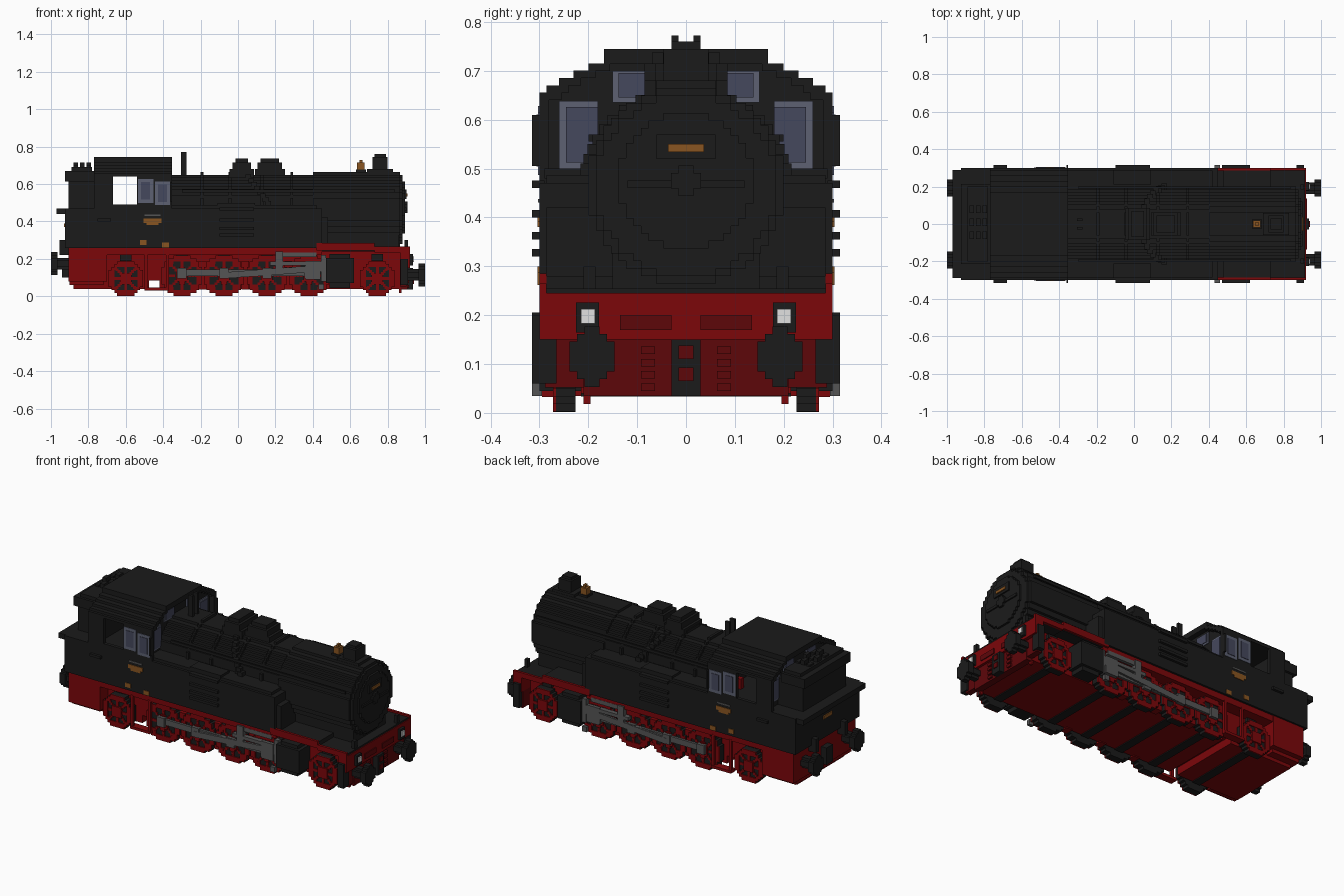
import bpy, bmesh, math

default_cube = bpy.data.objects.get("Cube")
if default_cube:
    bpy.data.objects.remove(default_cube, do_unlink=True)

STEP = 1 / 65  # edge of one building block

def material(name, red, green, blue):
    mat = bpy.data.materials.new(name)
    mat.use_nodes = True
    colour = (red, green, blue, 1)
    mat.diffuse_color = colour
    shader = mat.node_tree.nodes["Principled BSDF"]
    shader.inputs["Base Color"].default_value = colour
    return mat

black = material("soot black", .011, .011, .011)
red = material("frame red", .2, .002, .003)
dark_red = material("dark red", .11, .002, .003)
steel = material("rod steel", .09, .09, .09)
gold = material("brass", .25, .09, .015)
glass = material("window glass", .06, .065, .11)
window_frame = material("window frame", .11, .12, .17)
white = material("lamp white", .75, .75, .75)

def build(name, mat, blocks, mirror=False):
    """One object from axis-aligned blocks, optionally mirrored across y."""
    bm = bmesh.new()
    for side in ((1, -1) if mirror else (1,)):
        for x, y, z in blocks:
            ys = sorted((y[0] * side, y[1] * side))
            corners = bmesh.ops.create_cube(bm, size=1)["verts"]
            for v in corners:
                v.co = (x[v.co.x > 0], ys[v.co.y > 0], z[v.co.z > 0])
    mesh = bpy.data.meshes.new(name)
    bm.to_mesh(mesh)
    bm.free()
    mesh.materials.append(mat)
    obj = bpy.data.objects.new(name, mesh)
    bpy.context.collection.objects.link(obj)

def box(name, mat, x, y, z, mirror=False):
    """Single block; a plain number for y means a centred half width."""
    y = y if isinstance(y, tuple) else (-y, y)
    build(name, mat, [(x, y, z)], mirror)

def disc(axis, centre, height, radius, depth, inner=0):
    """Stepped disc or ring, as rows of blocks across the given axis."""
    blocks = []
    count = round(radius / STEP)
    for row in range(-count, count):
        mid = (row + .5) * STEP
        z = (height + row * STEP, height + (row + 1) * STEP)
        half = round(math.sqrt(max(radius ** 2 - mid ** 2, 0)) / STEP) * STEP
        half = max(half, STEP)
        hole = round(math.sqrt(max(inner ** 2 - mid ** 2, 0)) / STEP) * STEP
        spans = [(-half, -hole), (hole, half)] if hole else [(-half, half)]
        for low, high in spans:
            across = (centre + low, centre + high)
            blocks.append((across, depth, z) if axis == "y" else (depth, across, z))
    return blocks

# Main frame, thin running boards and rear box
box("main_frame", red, x=(-.88, .87), y=.215, z=(.085, .25))
box("rear_underframe", red, x=(-.88, -.475), y=.215, z=(.04, .09))
box("front_underframe", red, x=(-.42, .87), y=.215, z=(.04, .09))
box("valance", red, x=(-.9, .45), y=.288, z=(.222, .262))
box("raised_board_edge", red, x=(.42, .73), y=(.285, .3), z=(.245, .285), mirror=True)
box("front_board_edge", red, x=(.73, .92), y=(.285, .3), z=(.235, .265), mirror=True)
box("running_board", black, x=(.42, .73), y=.286, z=(.24, .28))
box("front_platform", black, x=(.73, .915), y=.286, z=(.235, .255))
box("rear_frame", red, x=(-.905, -.7), y=.29, z=(.08, .262))
box("rear_apron", red, x=(-.9, -.72), y=.26, z=(.06, .1))

# Wheels: black tyre with thin red rim, spokes and hub
wheels = [(-.6, .095), (-.3, .11), (-.075, .11), (.155, .11), (.38, .11), (.745, .095)]
for number, (cx, radius) in enumerate(wheels, start=1):
    label = f"wheel_{number}"
    build(label + "_tyre", black, disc("y", cx, radius, radius, (.226, .266)), True)
    face = disc("y", cx, radius, radius, (.265, .272), inner=radius * .72)
    face += disc("y", cx, radius, radius * .35, (.265, .278))
    for angle in range(0, 360, 45):
        for part in (.4, .55, .7):
            px = cx + math.cos(math.radians(angle)) * radius * part
            pz = radius + math.sin(math.radians(angle)) * radius * part
            face.append(((px - STEP / 2, px + STEP / 2), (.265, .271), (pz - STEP / 2, pz + STEP / 2)))
    build(label + "_face", red, face, True)
    box(label + "_axle_band", black, x=(cx - .025, cx + .025), y=.215, z=(.034, .042))
    box(label + "_spring", black, x=(cx - .03, cx + .03), y=(.21, .235), z=(.19, .225), mirror=True)

# Brake hangers between the wheels
for number, bx in enumerate((-.188, .04, .268)):
    box(f"brake_hanger_{number}", red, x=(bx - .02, bx + .02), y=(.2, .25), z=(.035, .19), mirror=True)

# Cylinders and running gear
cylinder = [((.47, .62), (.2, .315), (.07, .205)), ((.49, .6), (.2, .3), (.045, .225))]
build("cylinder", black, cylinder, True)
box("coupling_rod", steel, x=(-.29, .4), y=(.272, .286), z=(.108, .142), mirror=True)
rod = []
for i in range(24):
    start = -.08 + i * .023
    low = .095 + i * STEP / 9
    rod.append(((start, start + .025), (.284, .298), (low, low + .034)))
build("connecting_rod", steel, rod, True)
box("slide_bar", steel, x=(.17, .47), y=(.27, .298), z=(.165, .185), mirror=True)
box("crosshead", steel, x=(.36, .44), y=(.28, .3), z=(.09, .19), mirror=True)
box("motion_bracket", steel, x=(.22, .42), y=(.27, .289), z=(.21, .235), mirror=True)
box("motion_link", steel, x=(.2, .24), y=(.27, .298), z=(.13, .24), mirror=True)
box("combination_lever", steel, x=(.445, .47), y=(.27, .298), z=(.08, .22), mirror=True)
box("drain_cock", steel, x=(.43, .46), y=(.295, .315), z=(.035, .065), mirror=True)
for pin in wheels[1:-1]:
    box("crank_pin", steel, x=(pin[0] - .025, pin[0] + .025), y=(.272, .296), z=(.095, .15), mirror=True)

# Boiler, smokebox and door
build("boiler", black, disc("x", 0, .465, .19, (-.39, .45)))
build("smokebox", black, disc("x", 0, .465, .2, (.4, .865)))
build("smokebox_front", black, disc("x", 0, .465, .185, (.86, .88)))
build("smokebox_door", black, disc("x", 0, .475, .137, (.87, .892)))
build("door_handle", black, disc("x", 0, .475, .03, (.88, .905)))
box("door_bar", black, x=(.88, .9), y=.12, z=(.46, .475))
box("saddle", black, x=(.45, .86), y=.15, z=(.25, .33))
box("plate_backing", black, x=(.88, .9), y=.06, z=(.52, .57))
box("front_plate", gold, x=(.9, .906), y=.037, z=(.534, .55))
for bx in (-.2, -.05, .12, .28):
    build("boiler_band", black, disc("x", 0, .465, .2, (bx, bx + STEP)))
box("handrail", black, x=(-.3, .84), y=(.19, .2), z=(.555, .57), mirror=True)

# Side tanks with front step, hatches and ladder rungs
box("side_tanks", black, x=(-.36, .45), y=.3, z=(.258, .47))
box("tank_top", black, x=(-.4, .42), y=.285, z=(.465, .487))
box("tank_front_step", black, x=(.44, .48), y=.285, z=(.25, .42))
box("tank_hatch", black, x=(-.11, .09), y=(.21, .29), z=(.48, .5), mirror=True)
for rung in (.32, .355, .4, .46):
    box("tank_rung", black, x=(-.1, .085), y=(.29, .315), z=(rung, rung + STEP), mirror=True)

# Chimney, domes, bell and whistles
box("chimney_base", black, x=(.69, .83), y=.06, z=(.64, .68))
box("chimney", black, x=(.72, .8), y=.046, z=(.67, .745))
box("chimney_cap", black, x=(.73, .79), y=.03, z=(.74, .76))
box("bell", gold, x=(.637, .675), y=.02, z=(.675, .715))
box("bell_top", gold, x=(.65, .665), y=.01, z=(.71, .73))
box("bell_stand", black, x=(.63, .685), y=.025, z=(.65, .677))
for name, cx, half, size in (("sand_dome", .02, .085, .05), ("steam_dome", .17, .062, .065)):
    box(name + "_base", black, x=(cx - size - STEP, cx + size + STEP), y=half, z=(.6, .68))
    box(name, black, x=(cx - size, cx + size), y=half, z=(.66, .715))
    box(name + "_cap", black, x=(cx - size + STEP, cx + size - STEP), y=half - STEP, z=(.71, .737))
pipe = []
for i in range(8):
    px, pz = .04 + i * STEP, .65 - i * STEP * 1.3
    py = math.sqrt(max(.205 ** 2 - (pz - .465) ** 2, 0))
    pipe.append(((px, px + .03), (py - .04, py + STEP), (pz - .025, pz)))
build("sand_pipe", black, pipe, True)
box("whistle", black, x=(-.305, -.275), y=(.015, .03), z=(.62, .772), mirror=True)

# Cab shell: open doorways, recessed end walls, roof hood over both ends
box("cab_lower", black, x=(-.925, -.35), y=.3, z=(.258, .47))
box("cab_side", black, x=(-.54, -.352), y=(.28, .3), z=(.46, .65), mirror=True)
box("cab_rear_side", black, x=(-.77, -.668), y=(.28, .3), z=(.46, .65), mirror=True)
box("door_sill", black, x=(-.68, -.53), y=(.28, .3), z=(.46, .49), mirror=True)
box("cab_front", black, x=(-.4, -.382), y=.29, z=(.46, .65))
box("cab_rear", black, x=(-.74, -.722), y=.29, z=(.46, .65))
box("cab_grab_rail", black, x=(-.362, -.352), y=(.295, .315), z=(.505, .61), mirror=True)
box("reverser", red, x=(-.47, -.44), y=(.13, .16), z=(.46, .53))
roof = [(.64, .3), (.655, .285), (.67, .26), (.685, .23), (.7, .2)]
build("cab_roof_core", black, [((-.74, -.382), (-h, h), (z, z + STEP)) for z, h in roof])
build("cab_roof_hood", black, [((-.77, -.352), (h - .045, h), (z, z + STEP)) for z, h in roof], True)
box("cab_roof_top", black, x=(-.77, -.352), y=.168, z=(.714, .745))

# Cab windows: frames with thin glass plates
for label, left, bottom in (("rear", -.535, .5), ("front", -.445, .487)):
    right, top = left + .082, bottom + .128
    box(label + "_side_frame", window_frame, x=(left, right), y=(.3, .303), z=(bottom, top), mirror=True)
    box(label + "_side_glass", glass, x=(left + .017, right - .017), y=(.301, .306),
        z=(bottom + .017, top - .017), mirror=True)
for label, wall, out in (("front", -.382, 1), ("rear", -.74, -1)):
    frame_x = tuple(sorted((wall, wall + out * .005)))
    glass_x = tuple(sorted((wall, wall + out * .009)))
    box(label + "_wall_frame", window_frame, frame_x, y=(.18, .26), z=(.5, .638), mirror=True)
    box(label + "_wall_glass", glass, glass_x, y=(.18, .246), z=(.512, .626), mirror=True)
    box(label + "_upper_frame", window_frame, frame_x, y=(.06, .15), z=(.635, .7), mirror=True)
    box(label + "_upper_glass", glass, glass_x, y=(.06, .138), z=(.645, .695), mirror=True)

# Coal bunker, ledge and coal
box("bunker", black, x=(-.905, -.73), y=.2, z=(.46, .63))
box("bunker_flare", black, x=(-.925, -.77), y=.215, z=(.615, .67))
box("bunker_rim", black, x=(-.89, -.78), y=.2, z=(.67, .69))
for i in range(9):
    cx, cy = -.88 + (i % 3) * .035, -.08 + (i // 3) * .07
    box("coal", black, x=(cx, cx + .025), y=(cy, cy + .04), z=(.68, .7 + (i % 2) * STEP))
box("rear_ledge", black, x=(-.97, -.9), y=.29, z=(.44, .47))
box("rear_grab_rail", black, x=(-.75, -.68), y=(.295, .315), z=(.4, .415), mirror=True)
box("rear_pipe", black, x=(-.955, -.9), y=(.12, .15), z=(.22, .3), mirror=True)
box("rear_plate", gold, x=(-.931, -.924), y=.04, z=(.37, .39))

# Brass plates and cab steps
box("cab_plate", gold, x=(-.505, -.41), y=(.3, .304), z=(.392, .415), mirror=True)
box("cab_plate_foot", gold, x=(-.49, -.425), y=(.3, .304), z=(.38, .392), mirror=True)
box("cab_plate_small", steel, x=(-.5, -.415), y=(.3, .303), z=(.43, .438), mirror=True)
for px, pz in ((-.525, .275), (-.405, .262)):
    box("cab_small_plate", gold, x=(px, px + .035), y=(.3, .304), z=(pz, pz + .025), mirror=True)
for side in (-.5, -.385):
    box("cab_step_post", red, x=(side, side + STEP), y=(.275, .29), z=(.035, .23), mirror=True)
box("cab_step", red, x=(-.5, -.37), y=(.25, .295), z=(.032, .047), mirror=True)

# Front buffer beam, panels, coupling and lamps
box("buffer_beam", red, x=(.865, .92), y=.3, z=(.15, .245))
box("lower_apron", dark_red, x=(.865, .905), y=.21, z=(.035, .15))
box("outer_apron", dark_red, x=(.865, .9), y=.288, z=(.052, .15))
box("rail_guard", red, x=(.86, .875), y=(.195, .21), z=(.018, .06), mirror=True)
box("beam_panel", dark_red, x=(.92, .925), y=(.03, .135), z=(.17, .2), mirror=True)
box("coupling", black, x=(.9, .935), y=.03, z=(.035, .15))
for z in (.065, .11):
    box("coupling_link", dark_red, x=(.935, .94), y=STEP, z=(z, z + .028))
for z in (.045, .07, .095, .12):
    box("beam_ladder", dark_red, x=(.9, .915), y=(.063, .092), z=(z, z + STEP), mirror=True)
box("lamp_case", black, x=(.9, .935), y=(.178, .225), z=(.165, .226), mirror=True)
box("lamp", white, x=(.935, .941), y=(.186, .215), z=(.183, .213), mirror=True)
box("lamp_bracket", black, x=(.89, .91), y=(.185, .21), z=(.22, .3), mirror=True)
box("front_step", black, x=(.87, .91), y=(.265, .315), z=(.06, .2), mirror=True)

# Buffers at both ends
for label, out, z in (("front", 1, .115), ("rear", -1, .175)):
    head = tuple(sorted((out * .965, out)))
    shank = tuple(sorted((out * .89, out * .97)))
    build(label + "_buffer_head", black, disc("x", .192, z, .054, head), True)
    build(label + "_buffer_shank", black, disc("x", .192, z, .032, shank), True)
box("rear_coupling", black, x=(-.94, -.9), y=.03, z=(.1, .2))
